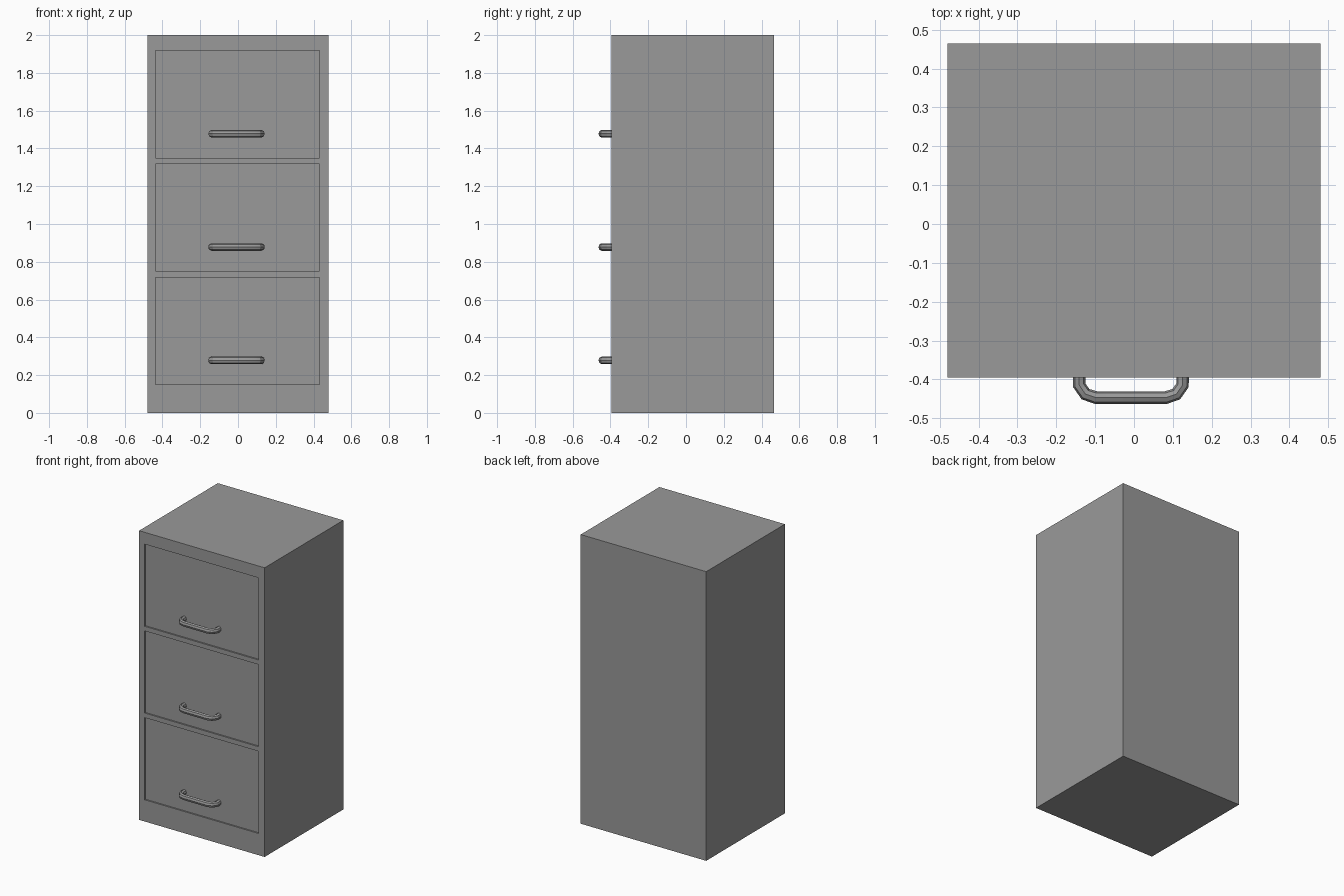
import bpy, bmesh
from mathutils import Vector

default = bpy.data.objects.get("Cube")
if default:
    bpy.data.objects.remove(default, do_unlink=True)

grey = bpy.data.materials.new("grey_metal")
grey.use_nodes = True
colour = (0.32, 0.32, 0.32, 1)
grey.diffuse_color = colour
grey.node_tree.nodes["Principled BSDF"].inputs["Base Color"].default_value = colour

FRONT, BACK = -0.395, 0.465
HALF_WIDTH, HEIGHT = 0.48, 2.0
DRAWER_X = (-0.437, 0.432)
DRAWERS = [(0.15 + 0.6 * i, 0.718 + 0.6 * i) for i in range(3)]
RECESS = 0.01

# Cabinet body with three shallow recessed drawer fronts
bm = bmesh.new()
bmesh.ops.create_cube(bm, size=1)
for v in bm.verts:
    v.co = Vector((v.co.x * 2 * HALF_WIDTH,
                   FRONT if v.co.y < 0 else BACK,
                   (v.co.z + 0.5) * HEIGHT))


def front_faces():
    return [f for f in bm.faces if f.normal.y < -0.9]


def cut_front(point, normal):
    faces = front_faces()
    edges = {e for f in faces for e in f.edges}
    verts = {v for f in faces for v in f.verts}
    bmesh.ops.bisect_plane(bm, geom=faces + list(edges) + list(verts),
                           plane_co=point, plane_no=normal)


bm.normal_update()
for x in DRAWER_X:
    cut_front((x, 0, 0), (1, 0, 0))
for z in [level for drawer in DRAWERS for level in drawer]:
    cut_front((0, 0, z), (0, 0, 1))
bm.normal_update()


def is_drawer(face):
    c = face.calc_center_median()
    return (DRAWER_X[0] < c.x < DRAWER_X[1]
            and any(low < c.z < high for low, high in DRAWERS))


bmesh.ops.inset_individual(bm, faces=[f for f in front_faces() if is_drawer(f)],
                           thickness=0, depth=-RECESS)
mesh = bpy.data.meshes.new("cabinet_body")
bm.to_mesh(mesh)
bm.free()
mesh.materials.append(grey)
body = bpy.data.objects.new("cabinet_body", mesh)
bpy.context.collection.objects.link(body)


# Bent bar handles, one per drawer
def add_handle(name, z):
    curve = bpy.data.curves.new(name, "CURVE")
    curve.dimensions = "3D"
    curve.bevel_depth = 0.0165
    curve.bevel_resolution = 2
    curve.use_fill_caps = True
    half = [(0.133, FRONT + RECESS + 0.005), (0.133, -0.415),
            (0.117, -0.438), (0.09, -0.447)]
    path = [(-x, y) for x, y in half] + half[::-1]
    spline = curve.splines.new("POLY")
    spline.points.add(len(path) - 1)
    for point, (x, y) in zip(spline.points, path):
        point.co = (x, y, 0, 1)
    curve.materials.append(grey)
    handle = bpy.data.objects.new(name, curve)
    bpy.context.collection.objects.link(handle)
    handle.location = (-0.008, 0, z)
    handle.scale.z = 1.2
    bpy.ops.object.select_all(action="DESELECT")
    handle.select_set(True)
    bpy.context.view_layer.objects.active = handle
    bpy.ops.object.convert(target="MESH")
    bpy.ops.object.shade_smooth_by_angle()


for label, (low, high) in zip(("bottom", "middle", "top"), DRAWERS):
    add_handle(label + "_handle", low + 0.128)
